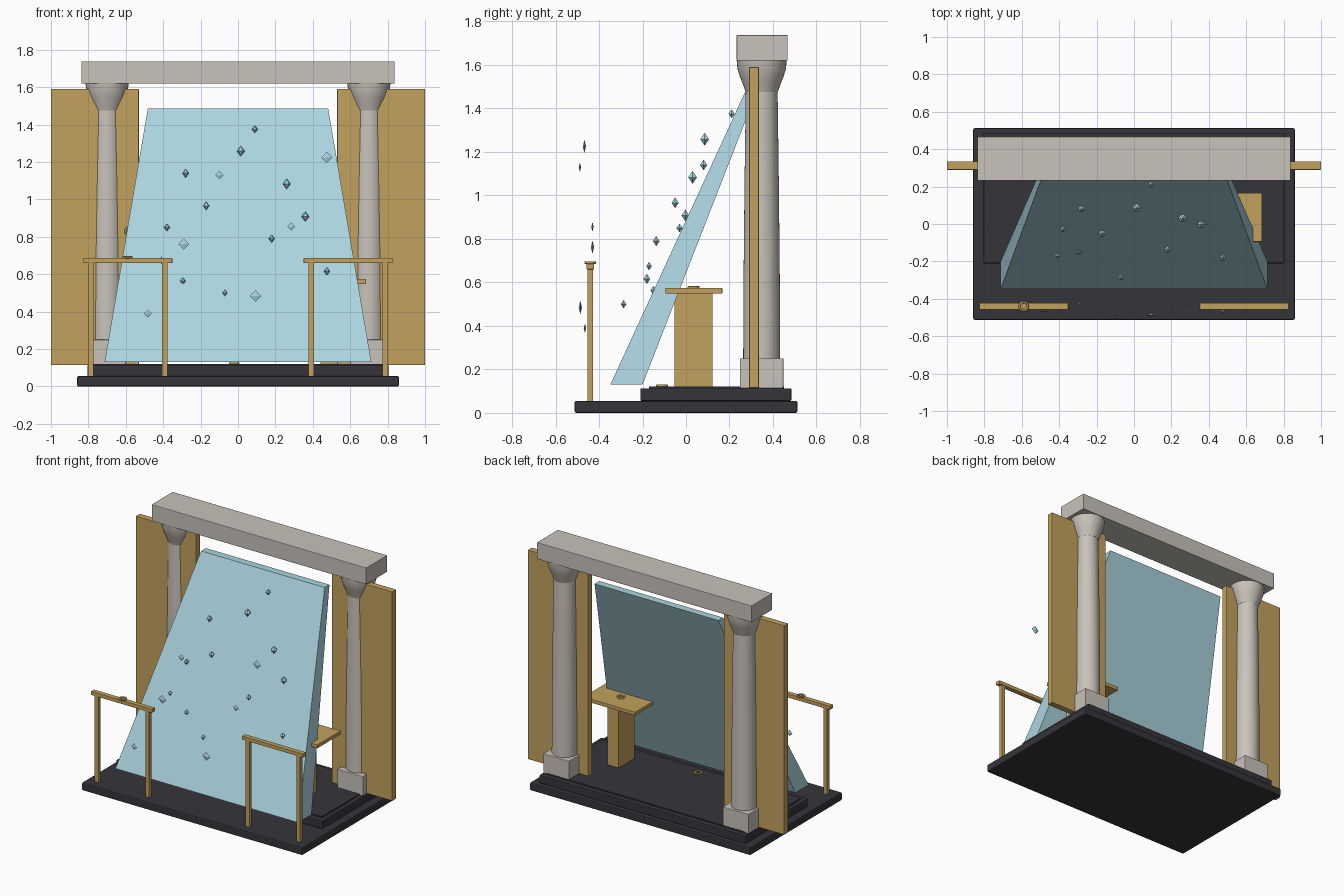
import bpy, bmesh, math
from mathutils import Matrix, Vector

cube = bpy.data.objects.get("Cube")
if cube:
    bpy.data.objects.remove(cube, do_unlink=True)


def material(name, rgb):
    m = bpy.data.materials.new(name)
    m.use_nodes = True
    m.diffuse_color = (*rgb, 1)
    m.node_tree.nodes["Principled BSDF"].inputs["Base Color"].default_value = (*rgb, 1)
    return m


GOLD = material("gold", (0.54, 0.36, 0.11))
STONE = material("pale stone", (0.58, 0.54, 0.49))
DARK = material("dark slate", (0.036, 0.034, 0.042))
GLASS = material("pale blue glass", (0.41, 0.66, 0.74))


def finish(name, bm, mat, smooth=False):
    bmesh.ops.recalc_face_normals(bm, faces=bm.faces)
    mesh = bpy.data.meshes.new(name)
    bm.to_mesh(mesh)
    bm.free()
    ob = bpy.data.objects.new(name, mesh)
    bpy.context.collection.objects.link(ob)
    mesh.materials.append(mat)
    if smooth:
        bpy.ops.object.select_all(action='DESELECT')
        ob.select_set(True)
        bpy.context.view_layer.objects.active = ob
        bpy.ops.object.shade_smooth_by_angle(angle=math.radians(35))
    return ob


def box(name, x, y, z, mat, bevel=0.0):
    """Box from (min, max) pairs on each axis."""
    bm = bmesh.new()
    bmesh.ops.create_cube(bm, size=1)
    for v in bm.verts:
        v.co = Vector(r[0] if c < 0 else r[1] for c, r in zip(v.co, (x, y, z)))
    if bevel:
        bmesh.ops.bevel(bm, geom=bm.edges[:], offset=bevel, segments=2, affect='EDGES', profile=0.5)
    return finish(name, bm, mat)


def lathe(name, profile, centre, mat, sides=40):
    """Spin a closed (radius, height) profile around a vertical axis."""
    bm = bmesh.new()
    rings = []
    for r, z in profile:
        rings.append([bm.verts.new((centre[0] + r * math.cos(math.tau * i / sides),
                                    centre[1] + r * math.sin(math.tau * i / sides), z))
                      for i in range(sides)])
    for a, b in zip(rings, rings[1:]):
        for i in range(sides):
            j = (i + 1) % sides
            bm.faces.new((a[i], a[j], b[j], b[i]))
    bm.faces.new(rings[0])
    bm.faces.new(rings[-1])
    return finish(name, bm, mat, True)


def ring(name, centre, upright=False):
    bpy.ops.mesh.primitive_torus_add(major_segments=24, minor_segments=8,
                                     major_radius=0.022, minor_radius=0.006, location=centre,
                                     rotation=(math.pi / 2 if upright else 0, 0, 0))
    ob = bpy.context.object
    ob.name = name
    ob.data.materials.append(GOLD)
    bpy.ops.object.shade_smooth_by_angle(angle=math.radians(60))


def crystal(name, centre, radius, depth, height, sides):
    """Double pyramid."""
    bm = bmesh.new()
    top, low = bm.verts.new((0, 0, height)), bm.verts.new((0, 0, -height))
    belt = [bm.verts.new((radius * math.cos(math.tau * i / sides),
                          depth * math.sin(math.tau * i / sides), 0)) for i in range(sides)]
    for i in range(sides):
        j = (i + 1) % sides
        bm.faces.new((belt[i], belt[j], top))
        bm.faces.new((belt[j], belt[i], low))
    bmesh.ops.transform(bm, matrix=Matrix.Translation(centre), verts=bm.verts)
    finish(name, bm, GLASS)


# Stepped platform
box("base", (-0.86, 0.86), (-0.512, 0.512), (0, 0.055), DARK, 0.007)
box("stage", (-0.805, 0.805), (-0.21, 0.485), (0.055, 0.113), DARK, 0.006)
box("stage_floor", (-0.775, 0.775), (-0.17, 0.45), (0.11, 0.121), DARK)

# Columns, backing panels and railings on both sides
for s, side in ((1, "left"), (-1, "right")):
    cx, cy = 0.7 * s, 0.348
    box(side + "_plinth", (cx - 0.1, cx + 0.1), (cy - 0.1, cy + 0.1), (0.113, 0.25), STONE, 0.003)
    lathe(side + "_shaft", [(0.085, 0.25), (0.083, 0.65), (0.079, 1.05), (0.073, 1.49)], (cx, cy), STONE)
    lathe(side + "_capital", [(0.074, 1.475), (0.085, 1.507), (0.1, 1.545), (0.111, 1.58), (0.115, 1.62)],
          (cx, cy), STONE)
    box(side + "_panel", sorted((0.53 * s, s)), (0.29, 0.335), (0.115, 1.59), GOLD, 0.003)

    rx, ry = 0.589 * s, -0.44
    box(side + "_rail", (rx - 0.238, rx + 0.238), (ry - 0.017, ry + 0.017), (0.66, 0.686), GOLD, 0.002)
    for k, end in ((-1, "a"), (1, "b")):
        px = rx + 0.198 * k
        box(side + "_rail_post_" + end, (px - 0.015, px + 0.015), (ry - 0.013, ry + 0.013),
            (0.05, 0.662), GOLD)

# Beam across the columns
box("beam", (-0.837, 0.837), (0.233, 0.467), (1.62, 1.737), STONE, 0.003)

# Leaning glass slab, tapering towards the top
slab = bmesh.new()
bmesh.ops.create_cube(slab, size=2)
for v in slab.verts:
    front = v.co.y < 0
    if v.co.z < 0:
        v.co = (0.713 * v.co.x, -0.348 if front else -0.2, 0.13)
    else:
        v.co = (0.482 * v.co.x, 0.277 if front else 0.33, 1.487)
finish("glass_slab", slab, GLASS)

# Pedestal table
box("table_post", (0.44, 0.527), (-0.052, 0.122), (0.115, 0.55), GOLD)
box("table_top", (0.28, 0.685), (-0.095, 0.167), (0.548, 0.574), GOLD, 0.003)

# Scattered rings
ring("table_ring", (0.483, 0.035, 0.577))
ring("floor_ring", (-0.02, -0.11, 0.125))
ring("rail_ring", (-0.59, -0.44, 0.691))
ring("panel_ring", (-0.579, 0.284, 0.83), True)

# Droplet crystals in front of the slab: x, y, z, radius
droplets = [
    (0.09, 0.21, 1.375, 0.016), (0.015, 0.086, 1.258, 0.023), (-0.28, 0.081, 1.14, 0.019),
    (0.26, 0.03, 1.083, 0.023), (-0.17, -0.05, 0.966, 0.019), (0.36, -0.003, 0.908, 0.021),
    (-0.38, -0.03, 0.85, 0.016), (0.18, -0.137, 0.79, 0.018), (-0.41, -0.17, 0.675, 0.015),
    (0.475, -0.18, 0.616, 0.018), (-0.295, -0.15, 0.563, 0.016), (-0.07, -0.287, 0.5, 0.015),
]
for i, (x, y, z, r) in enumerate(droplets):
    crystal(f"droplet_{i + 1}", (x, y, z), r, r, r * 1.3, 6)

# Flat diamond shards floating at the front
shards = [
    (0.475, -0.467, 1.225, 0.03), (-0.1, -0.488, 1.13, 0.022), (0.285, -0.43, 0.855, 0.022),
    (-0.29, -0.43, 0.762, 0.03), (0.093, -0.486, 0.484, 0.031), (-0.483, -0.465, 0.39, 0.022),
]
for i, (x, y, z, r) in enumerate(shards):
    crystal(f"shard_{i + 1}", (x, y, z), r, r * 0.25, r, 4)
